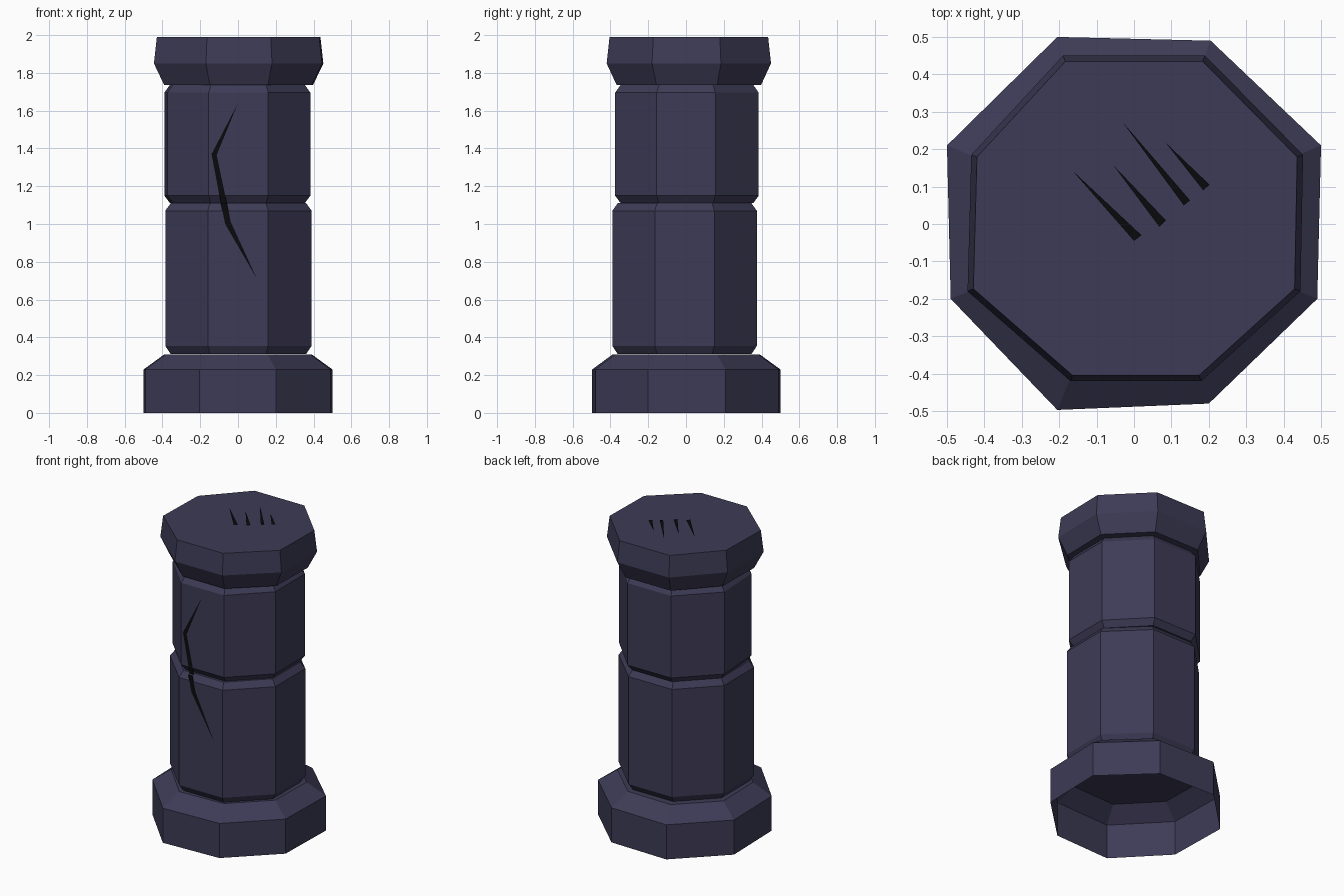
import bpy, bmesh

if "Cube" in bpy.data.objects:
    bpy.data.objects.remove(bpy.data.objects["Cube"])


def material(name, rgb):
    m = bpy.data.materials.new(name)
    m.diffuse_color = (*rgb, 1)
    m.use_nodes = True
    m.node_tree.nodes["Principled BSDF"].inputs["Base Color"].default_value = m.diffuse_color
    return m


STONE = material("slate stone", (0.047, 0.044, 0.093))
CRACK = material("crack black", (0.003, 0.003, 0.004))


def make_object(name, bm, mat):
    mesh = bpy.data.meshes.new(name)
    bm.to_mesh(mesh)
    bm.free()
    mesh.materials.append(mat)
    obj = bpy.data.objects.new(name, mesh)
    bpy.context.collection.objects.link(obj)
    return obj


def block(name, outline, levels, centre=(0, 0), open_bottom=False):
    """Stack scaled copies of an octagonal outline; levels are (z, scale)."""
    bm = bmesh.new()
    cx, cy = centre
    rings = [[bm.verts.new((cx + (x - cx) * s, cy + (y - cy) * s, z))
              for x, y in outline] for z, s in levels]
    n = len(outline)
    for a, b in zip(rings, rings[1:]):
        for i in range(n):
            j = (i + 1) % n
            bm.faces.new((a[i], a[j], b[j], b[i]))
    bm.faces.new(rings[-1])
    if not open_bottom:
        bm.faces.new(rings[0][::-1])
    return make_object(name, bm, STONE)


def plates(name, polygons):
    """Thin dark marks lying on the stone."""
    bm = bmesh.new()
    for poly in polygons:
        bm.faces.new([bm.verts.new(p) for p in poly])
    return make_object(name, bm, CRACK)


# Slightly uneven, hand-hewn outlines, counter-clockwise from front left
base_outline = [(-.205, -.497), (.20, -.48), (.49, -.20), (.50, .21),
                (.205, .49), (-.205, .50), (-.50, .21), (-.49, -.20)]
lower_outline = [(-.16, -.39), (.16, -.39), (.39, -.165), (.39, .15),
                 (.16, .375), (-.16, .375), (-.385, .15), (-.385, -.165)]
upper_outline = [(-.155, -.375), (.16, -.375), (.383, -.155), (.383, .155),
                 (.16, .385), (-.16, .385), (-.39, .155), (-.372, -.155)]
cap_outline = [(-.17, -.42), (.18, -.42), (.445, -.18), (.452, .185),
               (.19, .45), (-.19, .45), (-.435, .185), (-.445, -.18)]

# Hollow foot, two shaft drums with bevelled rims, flared cap
block("base", base_outline, [(0, 1), (.23, 1), (.31, .78)], open_bottom=True)
block("lower_shaft", lower_outline,
      [(.311, .925), (.355, 1), (1.07, 1), (1.11, .925)], (0, -.007))
block("upper_shaft", upper_outline,
      [(1.111, .925), (1.15, 1), (1.695, 1), (1.736, .925)], (0, .005))
block("cap", cap_outline, [(1.737, .88), (1.85, 1), (1.99, .965)], (0, .015))

# Jagged crack down the front, one part per drum
yu, yl = -.378, -.393
plates("front_crack", [
    [(0, yu, 1.64), (-.14, yu, 1.37), (-.113, yu, 1.365)],
    [(-.14, yu, 1.37), (-.091, yu, 1.11), (-.059, yu, 1.11), (-.113, yu, 1.365)],
    [(-.091, yl, 1.11), (-.068, yl, 1.0), (-.038, yl, 1.01), (-.059, yl, 1.11)],
    [(-.068, yl, 1.0), (.10, yl, .71), (-.038, yl, 1.01)],
])

# Four tapered scratches on the top
scratches = [((-.165, .143), (0, -.045), (.02, -.03)),
             ((-.055, .157), (.068, -.008), (.085, .01)),
             ((-.03, .272), (.133, .05), (.15, .063)),
             ((.085, .217), (.185, .09), (.202, .105))]
plates("top_scratches", [[(x, y, 1.995) for x, y in tri] for tri in scratches])
